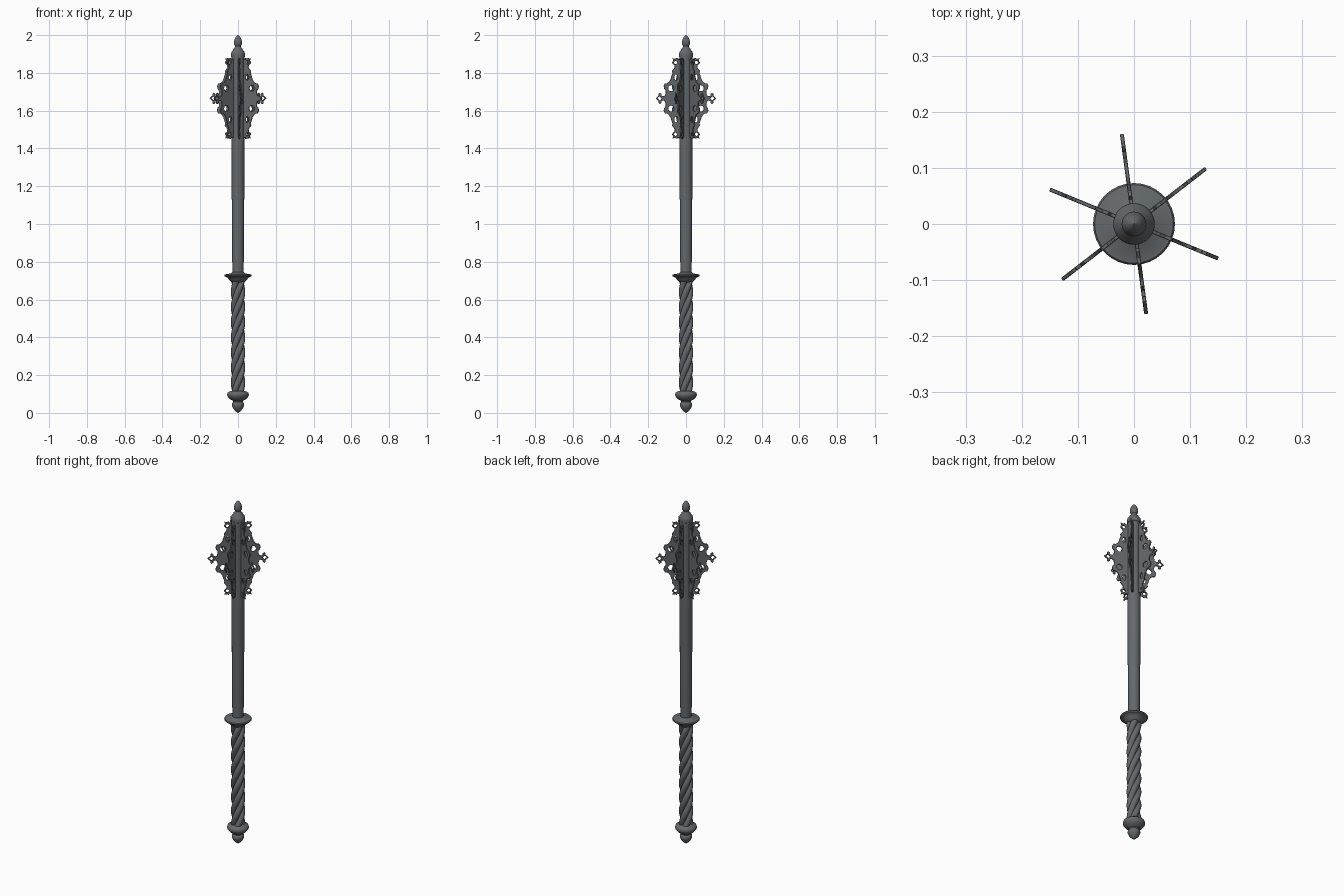
import bpy, bmesh, math
from mathutils import Matrix

if "Cube" in bpy.data.objects:
    bpy.data.objects.remove(bpy.data.objects["Cube"])

steel = bpy.data.materials.new("dark steel")
steel.diffuse_color = (0.125, 0.14, 0.152, 1)
steel.use_nodes = True
steel.node_tree.nodes["Principled BSDF"].inputs["Base Color"].default_value = steel.diffuse_color


def finish(ob, angle=40):
    ob.data.materials.clear()
    ob.data.materials.append(steel)
    bpy.ops.object.select_all(action='DESELECT')
    ob.select_set(True)
    bpy.context.view_layer.objects.active = ob
    bpy.ops.object.shade_smooth_by_angle(angle=math.radians(angle))


def skin(name, rings, angle=40):
    """Closed surface through rings of points of equal length."""
    bm = bmesh.new()
    vs = [[bm.verts.new(p) for p in ring] for ring in rings]
    n = len(vs[0])
    for a, b in zip(vs, vs[1:]):
        for i in range(n):
            j = (i + 1) % n
            bm.faces.new((a[i], a[j], b[j], b[i]))
    bm.faces.new(vs[0][::-1])
    bm.faces.new(vs[-1])
    me = bpy.data.meshes.new(name)
    bm.to_mesh(me)
    bm.free()
    ob = bpy.data.objects.new(name, me)
    bpy.context.collection.objects.link(ob)
    finish(ob, angle)
    return ob


def lathe(name, profile, n=32):
    skin(name, [[(r * math.cos(2 * math.pi * i / n), r * math.sin(2 * math.pi * i / n), z)
                 for i in range(n)] for r, z in profile])


# turned parts, profile = (radius, height)
lathe("pommel", [(0.001, 0), (0.012, 0.008), (0.026, 0.024), (0.033, 0.04), (0.032, 0.05),
                 (0.025, 0.058), (0.027, 0.064), (0.045, 0.074), (0.056, 0.088), (0.058, 0.097),
                 (0.055, 0.107), (0.046, 0.113), (0.03, 0.117)])
lathe("guard", [(0.03, 0.69), (0.041, 0.698), (0.05, 0.708), (0.056, 0.716), (0.07, 0.722),
                (0.073, 0.728), (0.07, 0.733), (0.04, 0.738), (0.03, 0.745)])
lathe("shaft", [(0.030, 0.72), (0.031, 0.9), (0.033, 1.1), (0.034, 1.45), (0.034, 1.885)])
lathe("finial", [(0.03, 1.88), (0.036, 1.885), (0.037, 1.9), (0.034, 1.912), (0.026, 1.92),
                 (0.024, 1.928), (0.016, 1.936), (0.015, 1.942), (0.02, 1.95), (0.022, 1.961),
                 (0.019, 1.976), (0.011, 1.991), (0.001, 2.0)])

# twisted four-strand grip
PITCH, N = 0.32, 48
rings = []
for k in range(101):
    z = 0.11 + 0.595 * k / 100
    ring = []
    for i in range(N):
        a = 2 * math.pi * i / N
        r = 0.025 + 0.013 * abs(math.cos(2 * a)) ** 0.8
        t = a + 2 * math.pi * z / PITCH
        ring.append((r * math.cos(t), r * math.sin(t), z))
    rings.append(ring)
skin("twisted_grip", rings, 60)

# pierced flange: upper half outline as (radius, height from middle), mirrored below
half = [(0.151, 0.010), (0.146, 0.014), (0.146, 0.024), (0.139, 0.030), (0.131, 0.024),
        (0.130, 0.014), (0.120, 0.011), (0.112, 0.016), (0.108, 0.030), (0.109, 0.042),
        (0.117, 0.052), (0.119, 0.066), (0.112, 0.080), (0.102, 0.080), (0.092, 0.086),
        (0.083, 0.100), (0.077, 0.120), (0.072, 0.133), (0.075, 0.145), (0.067, 0.153),
        (0.060, 0.165), (0.062, 0.176), (0.072, 0.184), (0.074, 0.192), (0.068, 0.199),
        (0.072, 0.213), (0.060, 0.209), (0.050, 0.214), (0.044, 0.206), (0.025, 0.210)]
outline = [(0.162, 0)] + half + [(r, -z) for r, z in reversed(half)]


def oval(cx, cz, rx, rz, n=12):
    return [(cx + rx * math.cos(2 * math.pi * i / n), cz + rz * math.sin(2 * math.pi * i / n))
            for i in range(n)]


holes = [oval(0.141, 0, 0.012, 0.011, 4)]
for s in (1, -1):
    holes += [oval(0.080, s * 0.054, 0.015, 0.016), oval(0.054, s * 0.112, 0.009, 0.016),
              oval(0.056, s * 0.190, 0.008, 0.009)]

cu = bpy.data.curves.new("flange_outline", 'CURVE')
cu.dimensions = '2D'
cu.fill_mode = 'BOTH'
cu.extrude = 0.0025
cu.bevel_depth = 0.001
cu.bevel_resolution = 0
cu.offset = -0.001
for pts in [outline] + holes:
    sp = cu.splines.new('POLY')
    sp.points.add(len(pts) - 1)
    for p, (r, z) in zip(sp.points, pts):
        p.co = (r, z, 0, 1)
    sp.use_cyclic_u = True
src = bpy.data.objects.new("flange_outline", cu)
bpy.context.collection.objects.link(src)
bpy.context.view_layer.update()
base = bpy.data.meshes.new_from_object(src.evaluated_get(bpy.context.evaluated_depsgraph_get()))
bpy.data.objects.remove(src)

# six flanges round the head
for k in range(6):
    me = base.copy()
    me.transform(Matrix.Rotation(math.radians(37.7 + 60 * k), 4, 'Z')
                 @ Matrix.Translation((0, 0, 1.665)) @ Matrix.Rotation(math.pi / 2, 4, 'X'))
    ob = bpy.data.objects.new("flange_%d" % (k + 1), me)
    bpy.context.collection.objects.link(ob)
    finish(ob, 30)
